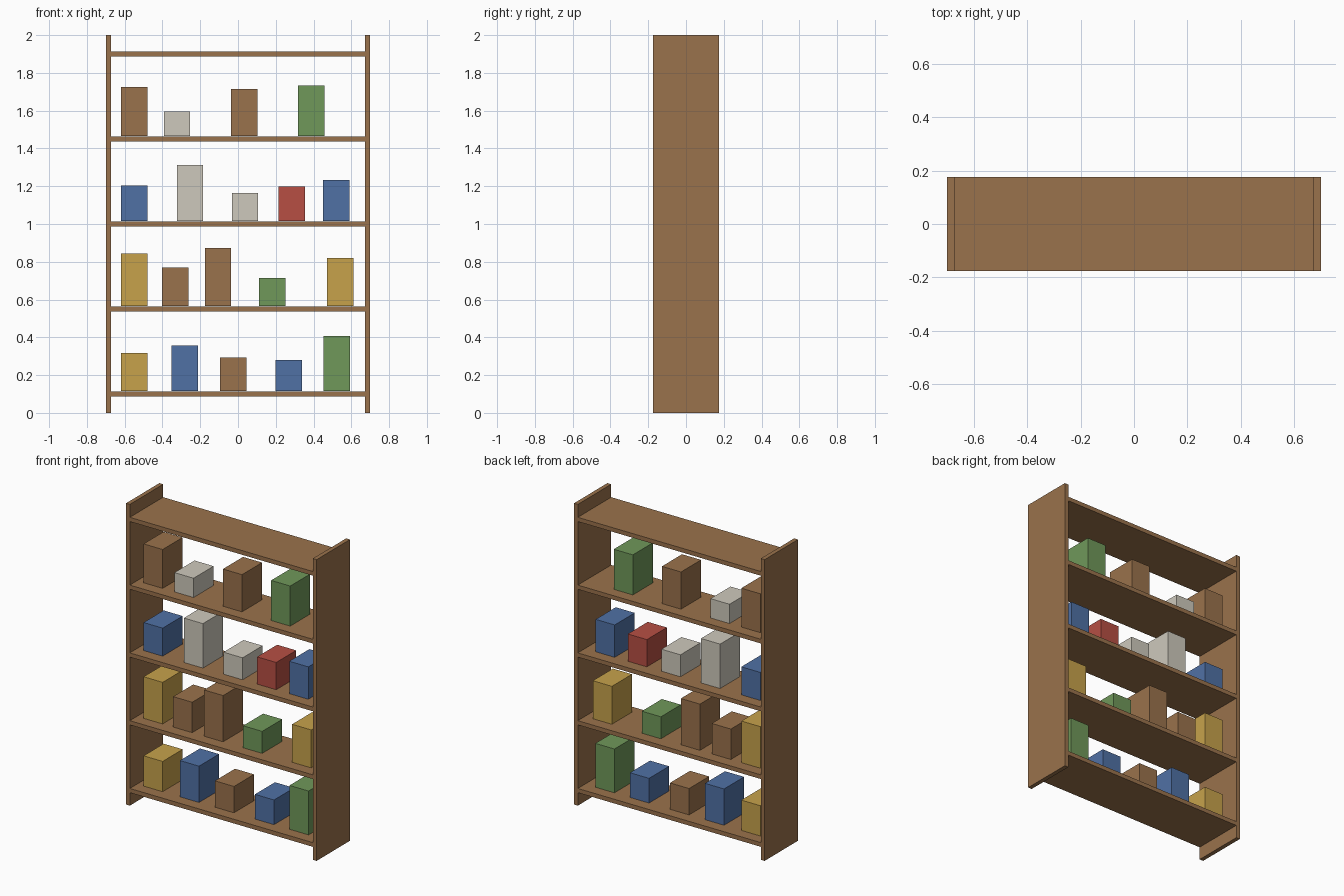
import bpy
import bmesh
from mathutils import Matrix, Vector

if "Cube" in bpy.data.objects:
    bpy.data.objects.remove(bpy.data.objects["Cube"])


def linear(c):
    c /= 255
    return c / 12.92 if c <= 0.04045 else ((c + 0.055) / 1.055) ** 2.4


def make_material(name, rgb):
    mat = bpy.data.materials.new(name)
    mat.diffuse_color = (*[linear(c) for c in rgb], 1)
    mat.use_nodes = True
    mat.node_tree.nodes["Principled BSDF"].inputs["Base Color"].default_value = mat.diffuse_color
    return mat


MATS = {name: make_material(name, rgb) for name, rgb in {
    "brown": (154, 114, 76),
    "yellow": (199, 162, 75),
    "blue": (80, 113, 165),
    "green": (112, 152, 90),
    "red": (183, 79, 68),
    "pale_grey": (206, 201, 188),
}.items()}


def box(name, size, center, color):
    bm = bmesh.new()
    bmesh.ops.create_cube(bm, size=1, matrix=Matrix.Diagonal((*size, 1)))
    mesh = bpy.data.meshes.new(name)
    bm.to_mesh(mesh)
    bm.free()
    mesh.materials.append(MATS[color])
    obj = bpy.data.objects.new(name, mesh)
    obj.location = Vector(center)
    bpy.context.collection.objects.link(obj)
    return obj


WIDTH, DEPTH, HEIGHT, BOARD = 1.4, 0.35, 2.0, 0.028
ITEM_W, ITEM_D = 0.14, 0.21

# Upright side panels
for side, sign in (("left", -1), ("right", 1)):
    box(f"{side}_side_panel", (BOARD, DEPTH, HEIGHT),
        (sign * (WIDTH - BOARD) / 2, 0, HEIGHT / 2), "brown")

# Five evenly spaced shelves between the panels
shelf_z = [0.1 + 0.45 * i for i in range(5)]
for i, z in enumerate(shelf_z):
    box(f"shelf_{i + 1}", (WIDTH - 2 * BOARD, DEPTH, BOARD), (0, 0, z), "brown")

# Stored boxes per shelf, bottom to top: x centre, top height, colour
rows = [
    [(-0.55, 0.318, "yellow"), (-0.283, 0.358, "blue"), (-0.026, 0.292, "brown"),
     (0.268, 0.281, "blue"), (0.522, 0.408, "green")],
    [(-0.55, 0.843, "yellow"), (-0.333, 0.769, "brown"), (-0.106, 0.874, "brown"),
     (0.181, 0.713, "green"), (0.541, 0.819, "yellow")],
    [(-0.55, 1.203, "blue"), (-0.254, 1.312, "pale_grey"), (0.037, 1.163, "pale_grey"),
     (0.284, 1.198, "red"), (0.52, 1.232, "blue")],
    [(-0.55, 1.725, "brown"), (-0.323, 1.595, "pale_grey"), (0.033, 1.714, "brown"),
     (0.387, 1.733, "green")],
]
for r, (z, row) in enumerate(zip(shelf_z, rows)):
    base = z + BOARD / 2 + 0.003
    for i, (x, top, color) in enumerate(row):
        box(f"stored_box_{r + 1}_{i + 1}", (ITEM_W, ITEM_D, top - base),
            (x, 0, (top + base) / 2), color)
